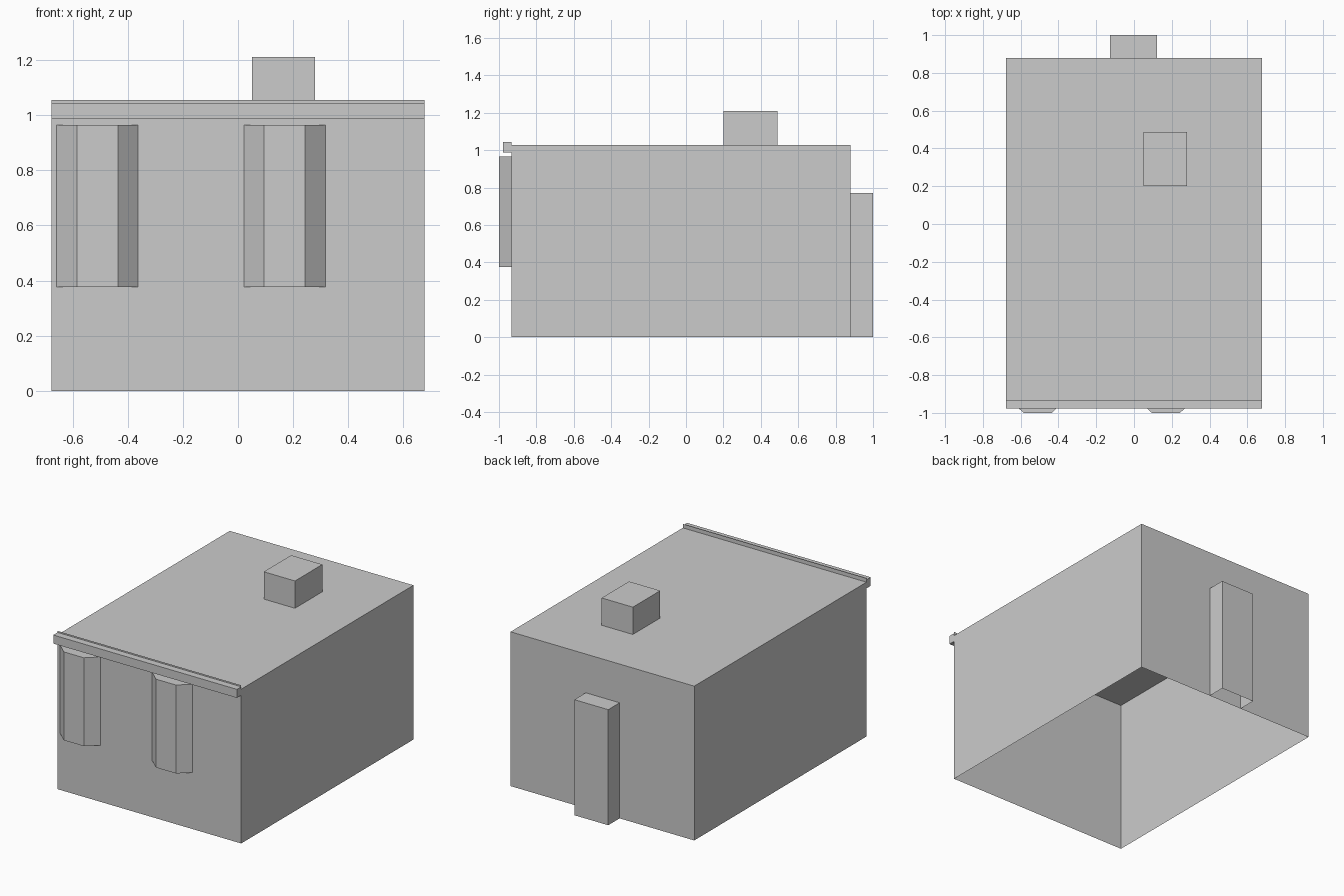
import bpy
import bmesh

cube = bpy.data.objects.get("Cube")
if cube:
    bpy.data.objects.remove(cube, do_unlink=True)

grey = bpy.data.materials.new("plain_grey")
grey.use_nodes = True
colour = (0.6, 0.6, 0.6, 1)
grey.diffuse_color = colour
grey.node_tree.nodes["Principled BSDF"].inputs["Base Color"].default_value = colour


def prism(name, outline, z0, z1, floor=True):
    """Extrude a counter-clockwise (x, y) outline from z0 to z1."""
    bm = bmesh.new()
    low = [bm.verts.new((x, y, z0)) for x, y in outline]
    high = [bm.verts.new((x, y, z1)) for x, y in outline]
    n = len(outline)
    for i in range(n):
        j = (i + 1) % n
        bm.faces.new((low[i], low[j], high[j], high[i]))
    bm.faces.new(high)
    if floor:
        bm.faces.new(low[::-1])
    return finish(name, bm)


def finish(name, bm):
    mesh = bpy.data.meshes.new(name)
    bm.to_mesh(mesh)
    bm.free()
    mesh.materials.append(grey)
    obj = bpy.data.objects.new(name, mesh)
    bpy.context.collection.objects.link(obj)
    return obj


def rect(x0, x1, y0, y1):
    return [(x0, y0), (x1, y0), (x1, y1), (x0, y1)]


SIDE, FRONT, BACK, ROOF = 0.677, -0.933, 0.88, 1.028

# Hollow house body, open underneath
prism("house_body", rect(-SIDE, SIDE, FRONT, BACK), 0, ROOF, floor=False)

# Thin front parapet rising above the flat roof
bm = bmesh.new()
bm.faces.new([bm.verts.new((x, FRONT, z)) for x, z in
              ((-SIDE, ROOF), (SIDE, ROOF), (SIDE, 1.054), (-SIDE, 1.054))])
finish("front_parapet", bm)

# Cornice along the front
prism("front_cornice", rect(-SIDE, SIDE, -0.978, FRONT), 0.987, 1.044)

# Two bay windows with slanted cheeks
for name, x in (("right_bay_window", -0.51), ("left_bay_window", 0.169)):
    bay = [(x - 0.148, FRONT), (x - 0.074, -1), (x + 0.074, -1), (x + 0.148, FRONT)]
    prism(name, bay, 0.376, 0.965)

# Chimney stack on the roof, and the open-bottomed rear annex
prism("roof_chimney", rect(0.05, 0.28, 0.2, 0.488), ROOF, 1.21, floor=False)
prism("rear_annex", rect(-0.127, 0.123, BACK, 1), 0, 0.77, floor=False)
